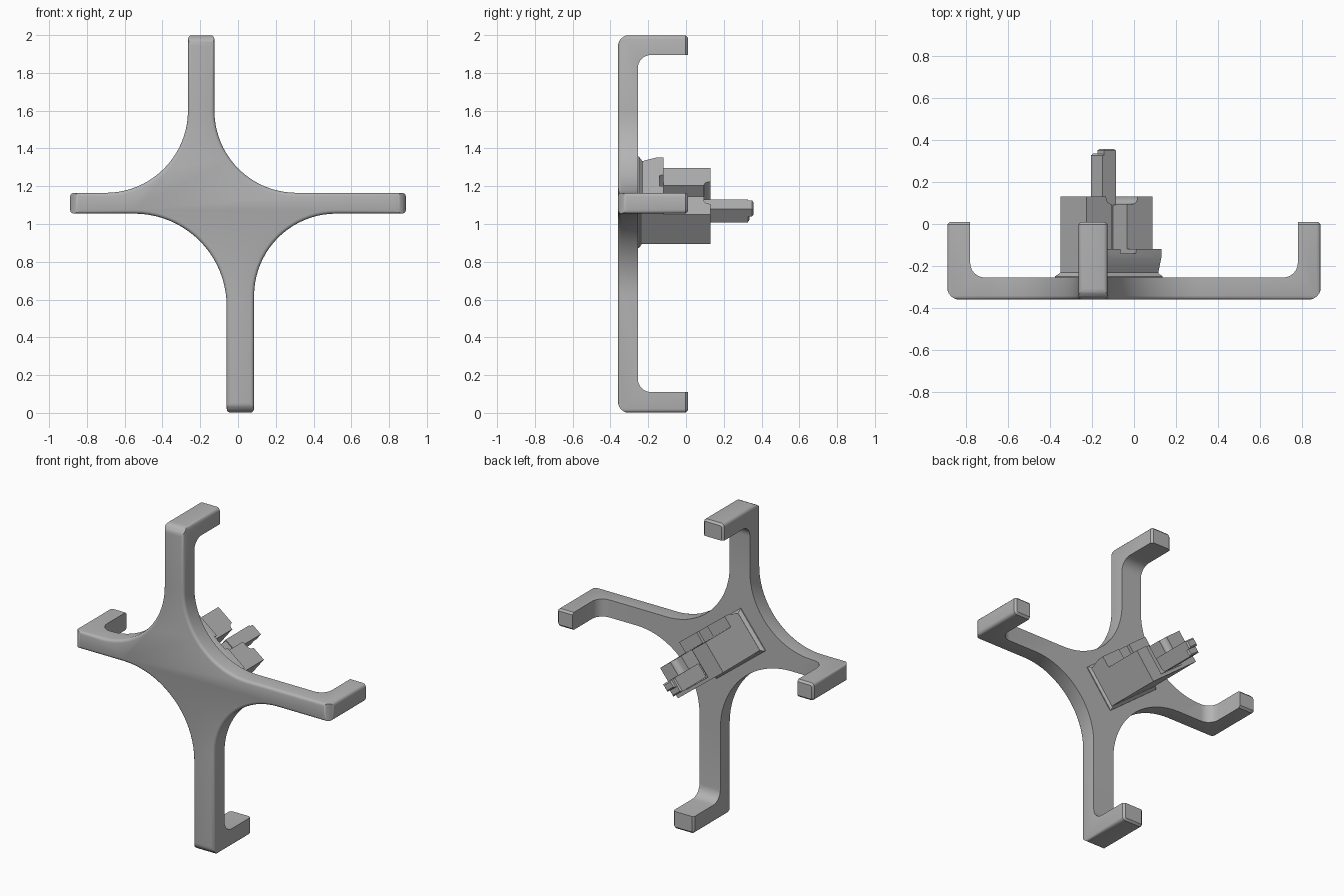
import bpy, bmesh, math
from mathutils import Vector

if "Cube" in bpy.data.objects:
    bpy.data.objects.remove(bpy.data.objects["Cube"])

grey = bpy.data.materials.new("matte_grey")
grey.use_nodes = True
COLOUR = (0.45, 0.45, 0.45, 1)
grey.diffuse_color = COLOUR
grey.node_tree.nodes["Principled BSDF"].inputs["Base Color"].default_value = COLOUR


def finish(bm, name):
    bmesh.ops.recalc_face_normals(bm, faces=bm.faces)
    mesh = bpy.data.meshes.new(name)
    bm.to_mesh(mesh)
    bm.free()
    mesh.materials.append(grey)
    obj = bpy.data.objects.new(name, mesh)
    bpy.context.collection.objects.link(obj)
    return obj


def edges_at(bm, axis, value):
    return [e for e in bm.edges if all(abs(v.co[axis] - value) < 1e-4 for v in e.verts)]


def prism(name, points, axis, low, high, bevels=()):
    """Extrude a closed profile along an axis; bevels = (end, size, segments)."""
    bm = bmesh.new()
    verts = []
    for a, b in points:
        co = [a, b]
        co.insert(axis, low)
        verts.append(bm.verts.new(co))
    face = bm.faces.new(verts)
    moved = bmesh.ops.extrude_face_region(bm, geom=[face])["geom"]
    shift = Vector((0, 0, 0))
    shift[axis] = high - low
    bmesh.ops.translate(bm, vec=shift, verts=[g for g in moved if isinstance(g, bmesh.types.BMVert)])
    bmesh.ops.recalc_face_normals(bm, faces=bm.faces)
    for end, size, segments in bevels:
        bmesh.ops.bevel(bm, geom=edges_at(bm, axis, end), offset=size, segments=segments,
                        profile=0.5, affect='EDGES', clamp_overlap=True)
    return finish(bm, name)


def box(name, x, y, z, bevels=()):
    corners = [(x[0], z[0]), (x[1], z[0]), (x[1], z[1]), (x[0], z[1])]
    return prism(name, corners, 1, y[0], y[1], bevels)


def combine(obj, tool, operation):
    mod = obj.modifiers.new(operation, 'BOOLEAN')
    mod.operation = operation
    mod.solver = 'EXACT'
    mod.object = tool
    bpy.context.view_layer.objects.active = obj
    bpy.ops.object.modifier_apply(modifier=mod.name)
    bpy.data.objects.remove(tool)


def smooth(obj, angle=35):
    bpy.ops.object.select_all(action='DESELECT')
    obj.select_set(True)
    bpy.context.view_layer.objects.active = obj
    bpy.ops.object.shade_smooth_by_angle(angle=math.radians(angle))


def arc(cx, cz, r, start, end, steps):
    for i in range(steps + 1):
        a = math.radians(start + (end - start) * i / steps)
        yield cx + r * math.cos(a), cz + r * math.sin(a)


# Four-armed frame outline, counter-clockwise from the lower arm
FRONT, BACK, TIP = -0.36, -0.255, 0.01
END = 0.889
LOW, HIGH = 1.055, 1.165
R, WIDE, C = 0.435, 0.49, 0.02
outline = [
    *arc(-0.06 + C, 0.001 + C, C, 180, 270, 3),
    *arc(0.085 - C, 0.001 + C, C, 270, 360, 3),
    *arc(0.085 + R, LOW - R, R, 180, 90, 20),
    *arc(END - C, LOW + C, C, 270, 360, 3),
    *arc(END - C, HIGH - C, C, 0, 90, 3),
    *arc(-0.125 + R, HIGH + R, R, 270, 180, 20),
    *arc(-0.125 - C, 1.999 - C, C, 0, 90, 3),
    *arc(-0.265 + C, 1.999 - C, C, 90, 180, 3),
    *arc(-0.265 - R, HIGH + R, R, 360, 270, 20),
    *arc(-END + C, HIGH - C, C, 90, 180, 3),
    *arc(-END + C, LOW + C, C, 180, 270, 3),
    *arc(-0.06 - WIDE, LOW - WIDE, WIDE, 90, 0, 20),
]
frame = prism("hooked_frame", outline, 1, FRONT, TIP,
              [(FRONT, 0.018, 3), (TIP, 0.012, 1)])

# Hollow out the back so only the plate and the end hooks remain
cavity = box("cavity", (-0.78, 0.78), (BACK, 0.5), (0.11, 1.895), [(BACK, 0.07, 6)])
combine(frame, cavity, 'DIFFERENCE')
# Round the outer bends of the hooks
envelope = box("envelope", (-0.89, 0.89), (FRONT - 0.0005, 0.5), (0, 2),
               [(FRONT - 0.0005, 0.06, 6)])
combine(frame, envelope, 'INTERSECT')
smooth(frame)

# Clip block, modelled in its own tilted frame: x along, z across, y outward
LENGTH = 0.4
section = [(-0.27, 0), (0.13, 0), (0.13, 0.2), (-0.12, 0.2), (-0.12, 0.27),
           (-0.16, 0.268), (-0.2, 0.255), (-0.23, 0.245), (-0.245, 0.25), (-0.27, 0.275)]
block = prism("clip_block", section, 0, 0, LENGTH)
combine(block, box("slot", (0.153, 0.247), (-0.14, 0.3), (0.02, 0.4)), 'DIFFERENCE')
mouth = box("slot_mouth", (0.12, 0.31), (0.095, 0.3), (0.02, 0.4), [(0.095, 0.03, 4)])
combine(block, mouth, 'DIFFERENCE')

# Flared foot joining the clip to the plate
foot = box("clip_foot", (-0.018, LENGTH + 0.012), (-0.262, -0.232), (-0.018, 0.262),
           [(-0.232, 0.017, 1)])

# Spring tongue with a stepped catch at its end
tongue_neck = box("tongue_neck", (0.172, 0.232), (-0.15, 0.11), (0.03, 0.11))
tongue = box("tongue", (0.165, 0.245), (0.09, 0.335), (0.025, 0.115), [(0.335, 0.008, 1)])
catch = box("tongue_catch", (0.172, 0.245), (0.25, 0.358), (0.065, 0.115), [(0.358, 0.008, 1)])

for part in (block, foot, tongue_neck, tongue, catch):
    part.location = (-0.35, 0, 1.14)
    part.rotation_euler = (0, math.radians(38), 0)
    smooth(part, 25)
